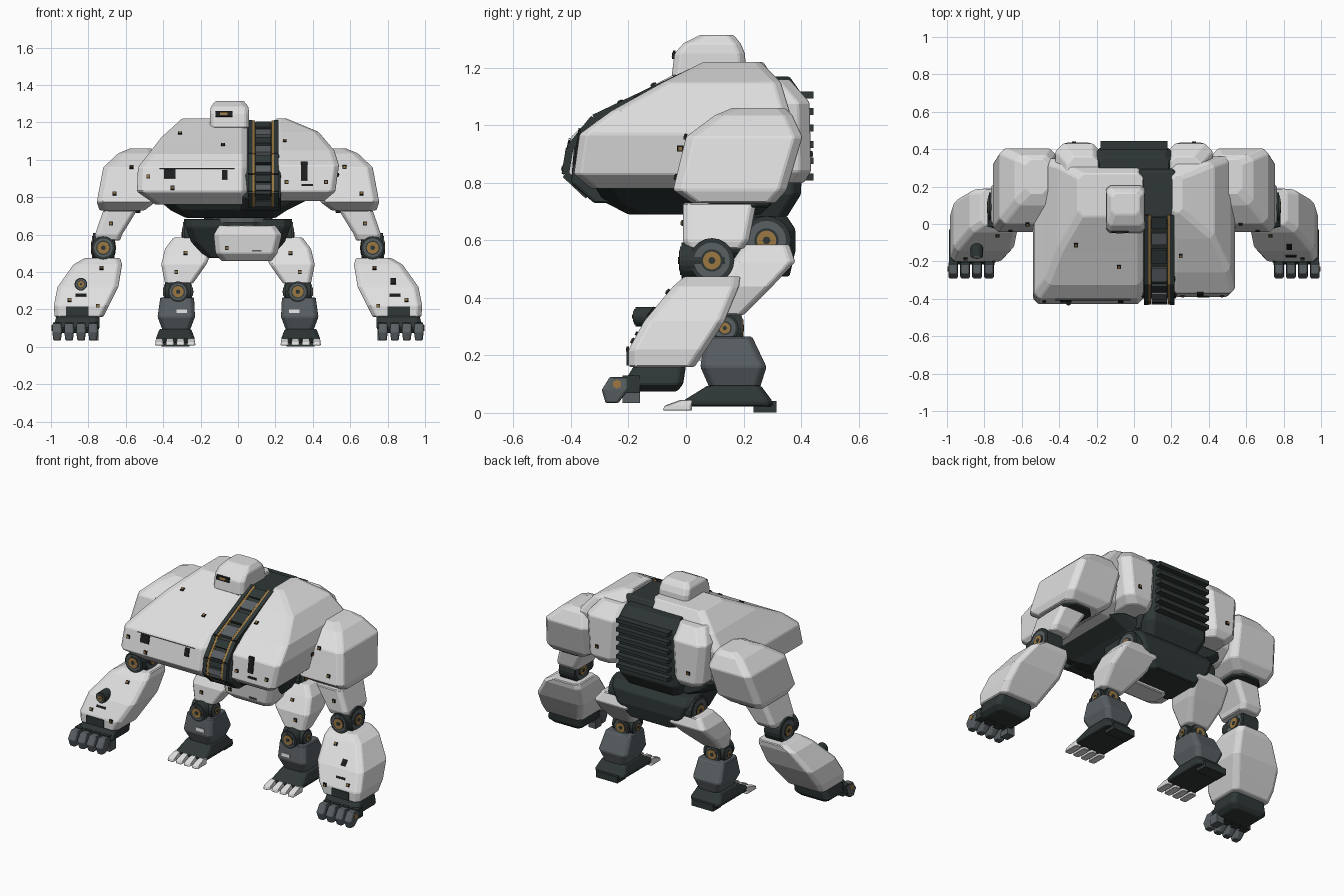
import bpy, bmesh, math
from mathutils import Vector, Matrix
from mathutils.bvhtree import BVHTree

if "Cube" in bpy.data.objects:
    bpy.data.objects.remove(bpy.data.objects["Cube"], do_unlink=True)


def material(name, *rgb):
    mat = bpy.data.materials.new(name)
    mat.use_nodes = True
    mat.diffuse_color = (*rgb, 1)
    mat.node_tree.nodes["Principled BSDF"].inputs["Base Color"].default_value = (*rgb, 1)
    return mat


WHITE = material("armour white", .74, .74, .74)
DARK = material("frame dark green grey", .028, .038, .037)
GREY = material("steel grey", .1, .115, .125)
BLACK = material("vent black", .012, .013, .014)
GOLD = material("joint gold", .33, .19, .055)
FRONT, INWARD, BACKWARD = Vector((0, 1, 0)), Vector((-1, 0, 0)), Vector((0, -1, 0))


def finish(name, bm, mat, bevel=0):
    bmesh.ops.recalc_face_normals(bm, faces=bm.faces)
    mesh = bpy.data.meshes.new(name)
    bm.to_mesh(mesh)
    bm.free()
    mesh.materials.append(mat)
    obj = bpy.data.objects.new(name, mesh)
    bpy.context.scene.collection.objects.link(obj)
    if bevel:
        mod = obj.modifiers.new("edge bevel", 'BEVEL')
        mod.width, mod.segments = bevel, 1
        mod.limit_method, mod.angle_limit = 'ANGLE', math.radians(25)
    return obj


def loft(name, mat, cut, sections, side=1, bevel=.005):
    """Stack chamfered rectangles given as (z, x0, x1, y0, y1)."""
    bm = bmesh.new()
    rings = []
    for z, x0, x1, y0, y1 in sections:
        c = min(cut, (x1 - x0) * .35, (y1 - y0) * .35)
        outline = [(x0 + c, y0), (x1 - c, y0), (x1, y0 + c), (x1, y1 - c),
                   (x1 - c, y1), (x0 + c, y1), (x0, y1 - c), (x0, y0 + c)]
        rings.append([bm.verts.new((x * side, y, z)) for x, y in outline])
    for low, high in zip(rings, rings[1:]):
        for i in range(len(low)):
            j = (i + 1) % len(low)
            bm.faces.new((low[i], low[j], high[j], high[i]))
    bm.faces.new(rings[0][::-1])
    bm.faces.new(rings[-1])
    return finish(name, bm, mat, bevel)


def box(name, mat, size, center, rotation=None):
    bm = bmesh.new()
    turn = rotation.to_matrix().to_4x4() if rotation else Matrix()
    bmesh.ops.create_cube(bm, size=1, matrix=Matrix.Translation(center) @ turn @ Matrix.Diagonal((*size, 1)))
    return finish(name, bm, mat)


def disc(name, mat, radius, depth, center, axis, sides=20):
    bm = bmesh.new()
    turn = Vector(axis).to_track_quat('Z', 'Y').to_matrix().to_4x4()
    bmesh.ops.create_cone(bm, cap_ends=True, segments=sides, radius1=radius, radius2=radius,
                          depth=depth, matrix=Matrix.Translation(center) @ turn)
    return finish(name, bm, mat)


def joint(name, radius, depth, center, axis, cap=.4):
    """Dark hub with a grey ring and a gold centre at both ends."""
    disc(name + "_hub", DARK, radius, depth, center, axis)
    disc(name + "_ring", GREY, radius * .8, depth + .01, center, axis)
    disc(name + "_gap", DARK, radius * (cap + .1), depth + .014, center, axis)
    disc(name + "_cap", GOLD, radius * cap, depth + .02, center, axis)
    disc(name + "_pin", DARK, radius * cap * .4, depth + .024, center, axis, 8)


def beam(name, mat, a, b, width, height):
    a, b = Vector(a), Vector(b)
    return box(name, mat, (width, (b - a).length, height), (a + b) / 2, (b - a).to_track_quat('Y', 'Z'))


def stamp(name, part, mat, spot, size, direction=FRONT, lift=.002):
    """Lay a thin plate on a part where a ray along direction meets it."""
    mesh = part.data
    tree = BVHTree.FromPolygons([v.co for v in mesh.vertices], [p.vertices[:] for p in mesh.polygons])
    hit, normal, _, _ = tree.ray_cast(Vector(spot) - direction * 3, direction)
    if hit:
        box(name, mat, (*size, .009), hit + normal * lift, normal.to_track_quat('Z', 'Y'))


def bolt(name, part, spot, direction=FRONT):
    stamp(name, part, BLACK, spot, (.021, .021), direction)
    stamp(name + "_core", part, GOLD, spot, (.012, .012), direction, .004)


# Two unequal armour shells over the torso
shell_r = loft("right_shell", WHITE, .03, [
    (.76, -.44, .05, -.35, .22), (.83, -.54, .05, -.43, .31), (.96, -.535, .05, -.4, .34),
    (1.03, -.48, .05, -.325, .35), (1.12, -.41, .05, -.15, .33), (1.22, -.3, .05, .04, .27)])
shell_l = loft("left_shell", WHITE, .025, [
    (.78, .2, .46, -.33, .22), (.83, .2, .52, -.39, .31), (.97, .2, .54, -.37, .35),
    (1.05, .2, .515, -.26, .36), (1.15, .2, .43, -.08, .33), (1.2, .2, .31, .02, .28), (1.22, .2, .26, .06, .26)])

# Dark torso frame, belly and waist
loft("torso_core", DARK, .01, [
    (.73, .02, .23, -.32, .3), (.8, .02, .23, -.4, .34), (.92, .02, .23, -.39, .36),
    (1.02, .02, .23, -.3, .36), (1.2, .02, .23, .04, .28)])
loft("belly", DARK, .06, [(.69, -.28, .2, -.2, .3), (.73, -.36, .26, -.28, .3), (.79, -.43, .38, -.32, .3)])
disc("waist", DARK, .15, .12, (.02, .16, .68), (0, 0, 1), 16)
disc("waist_ring", GREY, .165, .03, (.02, .16, .68), (0, 0, 1), 16)

# Ladder of rails and rungs in the chest channel
path = [(-.34, .755), (-.42, .83), (-.405, .92), (-.32, 1.025), (-.12, 1.12), (.05, 1.2)]
for (ya, za), (yb, zb) in zip(path, path[1:]):
    for x in (.085, .185):
        beam("channel_rail", GOLD, (x, ya, za), (x, yb, zb), .014, .022)
    for x in (.065, .205):
        beam("channel_edge", DARK, (x, ya, za), (x, yb, zb), .025, .026)
    for t in (.25, .75):
        y, z = ya + (yb - ya) * t, za + (zb - za) * t
        step = Vector((0, yb - ya, zb - za)) * .18
        beam("channel_rung", GREY if t < .5 else DARK, Vector((.135, y, z)) - step,
             Vector((.135, y, z)) + step, .085, .022)

# Sensor head
head = loft("head", WHITE, .022, [(1.17, -.15, .06, -.05, .21), (1.25, -.15, .06, -.04, .205),
                                  (1.285, -.145, .055, -.01, .19), (1.315, -.12, .03, .05, .165)])
stamp("visor", head, BLACK, (-.075, 0, 1.245), (.09, .03))
stamp("visor_lens", head, GOLD, (-.075, 0, 1.245), (.04, .014), FRONT, .004)

# Back pack with cooling ribs
loft("back_pack", DARK, .03, [(.68, -.18, .18, .1, .35), (.76, -.21, .21, .1, .4),
                              (1.1, -.21, .21, .1, .41), (1.17, -.19, .19, .1, .36)])
for i in range(6):
    box("cooling_rib", DARK, (.36, .05, .024), (0, .418, .82 + i * .057))

# Pelvis
loft("pelvis_frame", DARK, .035, [(.475, -.17, .17, .12, .36), (.56, -.25, .25, .08, .38),
                                  (.64, -.28, .28, .04, .38), (.685, -.28, .28, .04, .35)])
pelvis = loft("pelvis_guard", WHITE, .03, [(.46, -.09, .18, .05, .18), (.5, -.12, .21, .01, .19),
                                           (.6, -.13, .235, .0, .19), (.65, -.1, .2, .01, .18)])
bolt("pelvis_bolt", pelvis, (-.06, 0, .53))
stamp("pelvis_label", pelvis, GREY, (.1, 0, .515), (.05, .008))

for side, tag in ((1, "left_"), (-1, "right_")):
    def at(x, y, z):
        return (x * side, y, z)

    # Back plates and shoulders
    plate = loft(tag + "back_plate", WHITE, .04, [
        (.8, .21, .36, .2, .41), (.84, .2, .4, .2, .435), (1.08, .18, .42, .2, .43), (1.16, .18, .36, .2, .36)], side)
    pad = loft(tag + "shoulder_pad", WHITE, .03, [
        (.73, .5, .74, .02, .31), (.775, .44, .755, -.045, .35), (.96, .42, .72, -.0, .405),
        (1.035, .44, .64, .1, .37), (1.06, .46, .58, .16, .345)], side)
    loft(tag + "shoulder_socket", DARK, .05, [(.715, .52, .72, .03, .29), (.74, .52, .72, .03, .29)], side)

    # Arm
    upper = loft(tag + "upper_arm", WHITE, .02, [
        (.57, .63, .76, .0, .2), (.6, .62, .765, -.01, .22), (.73, .54, .72, -.01, .245)], side)
    joint(tag + "elbow", .078, .11, at(.72, .09, .53), (1, 0, 0))
    joint(tag + "elbow_front", .062, .15, at(.72, .06, .53), (0, 1, 0), .52)
    fore = loft(tag + "forearm", WHITE, .025, [
        (.16, .72, .98, -.2, .03), (.22, .69, .985, -.2, .07), (.32, .64, .965, -.145, .135),
        (.44, .62, .88, -.045, .185), (.475, .63, .82, -.005, .19)], side)
    loft(tag + "hand", DARK, .02, [
        (.075, .77, .96, -.2, -.03), (.1, .74, .99, -.22, -.01), (.165, .74, .97, -.18, .0)], side)
    for i in range(4):
        x = .775 + i * .064
        loft(tag + "finger", GREY, .008, [
            (.035, x - .02, x + .02, -.28, -.235), (.08, x - .026, x + .026, -.293, -.2),
            (.125, x - .024, x + .024, -.265, -.2)], side, .003)
        box(tag + "knuckle", DARK, (.045, .06, .06), at(x, -.19, .1))
    disc(tag + "finger_pin", GOLD, .016, .008, at(.992, -.24, .1), (1, 0, 0), 6)
    box(tag + "thumb", GREY, (.05, .06, .06), at(.77, -.19, .065))

    # Leg
    joint(tag + "hip", .085, .07, at(.255, .28, .6), (1, 0, 0))
    thigh = loft(tag + "thigh", WHITE, .02, [
        (.34, .24, .39, .1, .2), (.44, .17, .41, .11, .3), (.525, .13, .39, .16, .38),
        (.585, .15, .345, .2, .36)], side)
    joint(tag + "knee", .048, .14, at(.32, .135, .295), (1, 0, 0))
    joint(tag + "knee_front", .055, .14, at(.32, .12, .295), (0, 1, 0), .55)
    shin = loft(tag + "shin", GREY, .02, [
        (.08, .26, .4, .085, .255), (.16, .23, .43, .05, .28), (.265, .235, .415, .065, .23)], side)
    loft(tag + "foot", DARK, .018, [
        (.022, .235, .435, .0, .3), (.042, .23, .44, -.01, .3), (.095, .25, .42, .075, .26)], side)
    box(tag + "heel", DARK, (.15, .08, .04), at(.335, .275, .021))
    for i in range(4):
        x = .25 + i * .057
        loft(tag + "toe", WHITE, .007, [(.008, x - .022, x + .022, -.08, .02),
                                        (.025, x - .021, x + .021, -.075, .02),
                                        (.045, x - .017, x + .017, -.02, .03)], side, .002)

    # Bolts, labels and vents on the limbs
    for part, x, z in ((pad, .66, .82), (pad, .57, .96), (upper, .68, .66), (fore, .73, .42),
                       (fore, .9, .25), (fore, .75, .22), (thigh, .28, .5), (thigh, .33, .4)):
        bolt(tag + "bolt", part, at(x, 0, z))
    stamp(tag + "wrist_cover", fore, DARK, at(.86, 0, .19), (.12, .05))
    stamp(tag + "forearm_slot", fore, BLACK, at(.84, 0, .275), (.06, .014))
    stamp(tag + "shin_label", shin, WHITE, at(.3, 0, .19), (.055, .02))
    bolt(tag + "plate_bolt", plate, at(.32, 0, .9), BACKWARD)
    if side > 0:
        stamp("forearm_vent", fore, BLACK, at(.83, 0, .35), (.03, .04))
    else:
        joint("forearm_port", .034, .07, at(.84, -.14, .335), (0, 1, 0), .5)

# Torso vents, bolts and a panel seam
for part, x, z, w, h in ((shell_r, -.365, .925, .06, .05), (shell_r, -.07, .92, .03, .05),
                         (shell_l, .355, .94, .035, .1), (shell_l, .37, .865, .06, .012)):
    stamp("torso_vent", part, BLACK, (x, 0, z), (w, h))
for part, x, z in ((shell_r, -.48, .91), (shell_r, -.31, 1.14), (shell_r, -.35, .85),
                   (shell_r, -.08, 1.08), (shell_l, .25, 1.1), (shell_l, .47, .88), (shell_l, .26, .88)):
    bolt("torso_bolt", part, (x, 0, z))
bolt("side_bolt", shell_l, (0, -.02, .92), INWARD)
stamp("front_seam", shell_r, GREY, (-.22, 0, .953), (.4, .003))
